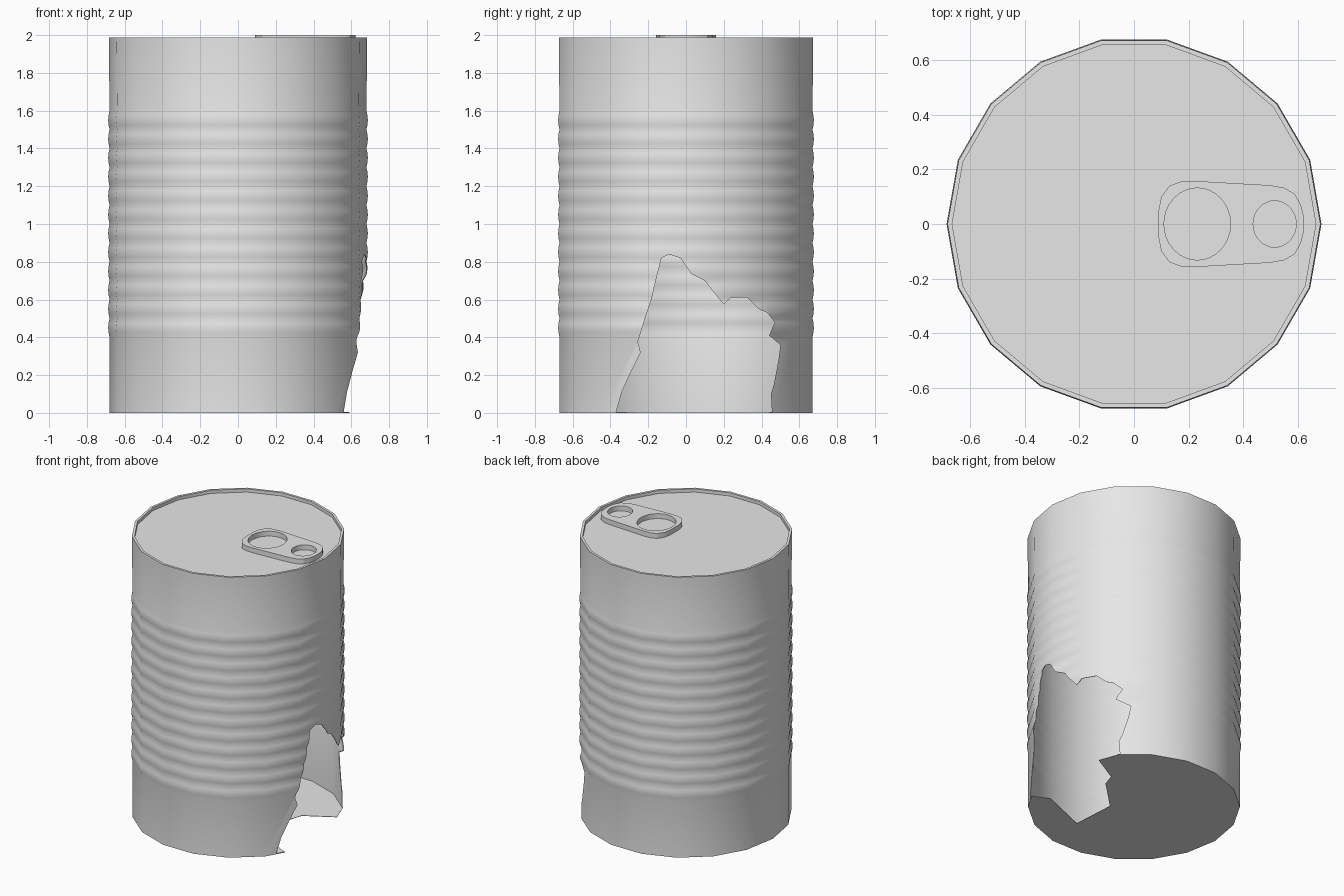
import bpy, bmesh, math
from mathutils import Vector

cube = bpy.data.objects.get("Cube")
if cube:
    bpy.data.objects.remove(cube)

SIDES = 18
BASE, BULGE = 0.68, 0.0075   # wall radius and rib height

tin = bpy.data.materials.new("light_grey_tin")
tin.use_nodes = True
grey = (0.8, 0.8, 0.8, 1)
tin.diffuse_color = grey
tin.node_tree.nodes["Principled BSDF"].inputs["Base Color"].default_value = grey


def make_object(name, bm):
    bmesh.ops.recalc_face_normals(bm, faces=bm.faces)
    mesh = bpy.data.meshes.new(name)
    bm.to_mesh(mesh)
    bm.free()
    obj = bpy.data.objects.new(name, mesh)
    bpy.context.collection.objects.link(obj)
    mesh.materials.append(tin)
    return obj


def activate(obj):
    bpy.ops.object.select_all(action='DESELECT')
    obj.select_set(True)
    bpy.context.view_layer.objects.active = obj


def lathe(name, profile):
    """Turn a (radius, height) profile round z, with flat caps at both ends."""
    bm = bmesh.new()
    rings = []
    for r, z in profile:
        angles = [math.tau * i / SIDES for i in range(SIDES)]
        rings.append([bm.verts.new((r * math.cos(a), r * math.sin(a), z)) for a in angles])
    for low, high in zip(rings, rings[1:]):
        for i in range(SIDES):
            j = (i + 1) % SIDES
            bm.faces.new((low[i], low[j], high[j], high[i]))
    bm.faces.new(rings[0])
    bm.faces.new(rings[-1])
    return make_object(name, bm)


def prism(name, points, offset):
    """Extrude a closed outline along the offset to make a cutter."""
    bm = bmesh.new()
    face = bm.faces.new([bm.verts.new(p) for p in points])
    new = bmesh.ops.extrude_face_region(bm, geom=[face])["geom"]
    bmesh.ops.translate(bm, vec=Vector(offset),
                        verts=[v for v in new if isinstance(v, bmesh.types.BMVert)])
    obj = make_object(name, bm)
    obj.hide_render = True
    return obj


# Can body: plain bottom, twelve ribs, plain top, rim and sunken lid
profile = [(BASE, 0)]
STEPS = 4
for k in range(12 * STEPS + 1):
    bulge = abs(math.sin(math.pi * k / STEPS))
    profile.append((BASE + BULGE * bulge, 0.4 + 0.1 * k / STEPS))
profile += [(BASE + 0.004, 1.988), (0.667, 1.988), (0.667, 1.965)]
body = lathe("can_body", profile)

# Torn hole in the wall, as (y, z)
wall_tear = [(-.37, .006), (-.34, .11), (-.29, .22), (-.24, .32), (-.255, .375),
             (-.22, .49), (-.18, .61), (-.165, .68), (-.13, .82), (-.09, .84),
             (-.03, .82), (.03, .735), (.10, .70), (.145, .64), (.20, .575),
             (.24, .61), (.325, .61), (.385, .55), (.43, .53), (.47, .48),
             (.44, .41), (.50, .36), (.49, .28), (.465, .15), (.45, .1), (.455, .006)]
wall_cutter = prism("wall_cutter", [(0.3, y, z) for y, z in wall_tear], (0.7, 0, 0))

# Torn hole in the floor, as (x, y)
floor_tear = [(.576, -.37), (.60, -.32), (.48, -.263), (.144, -.40), (.124, -.093),
              (.33, .109), (.36, .20), (.557, .312), (.505, .455), (.9, .7), (.9, -.55)]
floor_cutter = prism("floor_cutter", [(x, y, -0.1) for x, y in floor_tear], (0, 0, 0.108))

# Thin sheet metal, then the two tears
solid = body.modifiers.new("sheet", 'SOLIDIFY')
solid.thickness = 0.004
solid.offset = -1
for cutter in (wall_cutter, floor_cutter):
    tear = body.modifiers.new("tear", 'BOOLEAN')
    tear.operation = 'DIFFERENCE'
    tear.solver = 'EXACT'
    tear.object = cutter
activate(body)
for name in [m.name for m in body.modifiers]:
    bpy.ops.object.modifier_apply(modifier=name)
bpy.ops.object.shade_smooth_by_angle(angle=math.radians(25))
for cutter in (wall_cutter, floor_cutter):
    bpy.data.objects.remove(cutter)


# Pull tab: rounded plate with a large and a small round opening
def add_outline(curve, points):
    spline = curve.splines.new('POLY')
    spline.points.add(len(points) - 1)
    for p, (x, y) in zip(spline.points, points):
        p.co = (x, y, 0, 1)
    spline.use_cyclic_u = True


def ring(cx, rx, ry, n=32):
    return [(cx + rx * math.cos(math.tau * i / n), ry * math.sin(math.tau * i / n))
            for i in range(n)]


half = [(.09, .05), (.10, .10), (.13, .14), (.17, .155), (.22, .158), (.50, .142),
        (.55, .133), (.59, .11), (.612, .07), (.622, .03)]
curve = bpy.data.curves.new("pull_tab", 'CURVE')
curve.dimensions = '2D'
curve.fill_mode = 'BOTH'
curve.extrude = 0.0175
add_outline(curve, half + [(x, -y) for x, y in reversed(half)])
add_outline(curve, ring(0.232, 0.122, 0.132))
add_outline(curve, ring(0.516, 0.079, 0.085))
tab = bpy.data.objects.new("pull_tab", curve)
bpy.context.collection.objects.link(tab)
curve.materials.append(tin)
tab.location.z = 2 - curve.extrude
activate(tab)
bpy.ops.object.convert(target='MESH')
bpy.ops.object.shade_smooth_by_angle(angle=math.radians(30))
